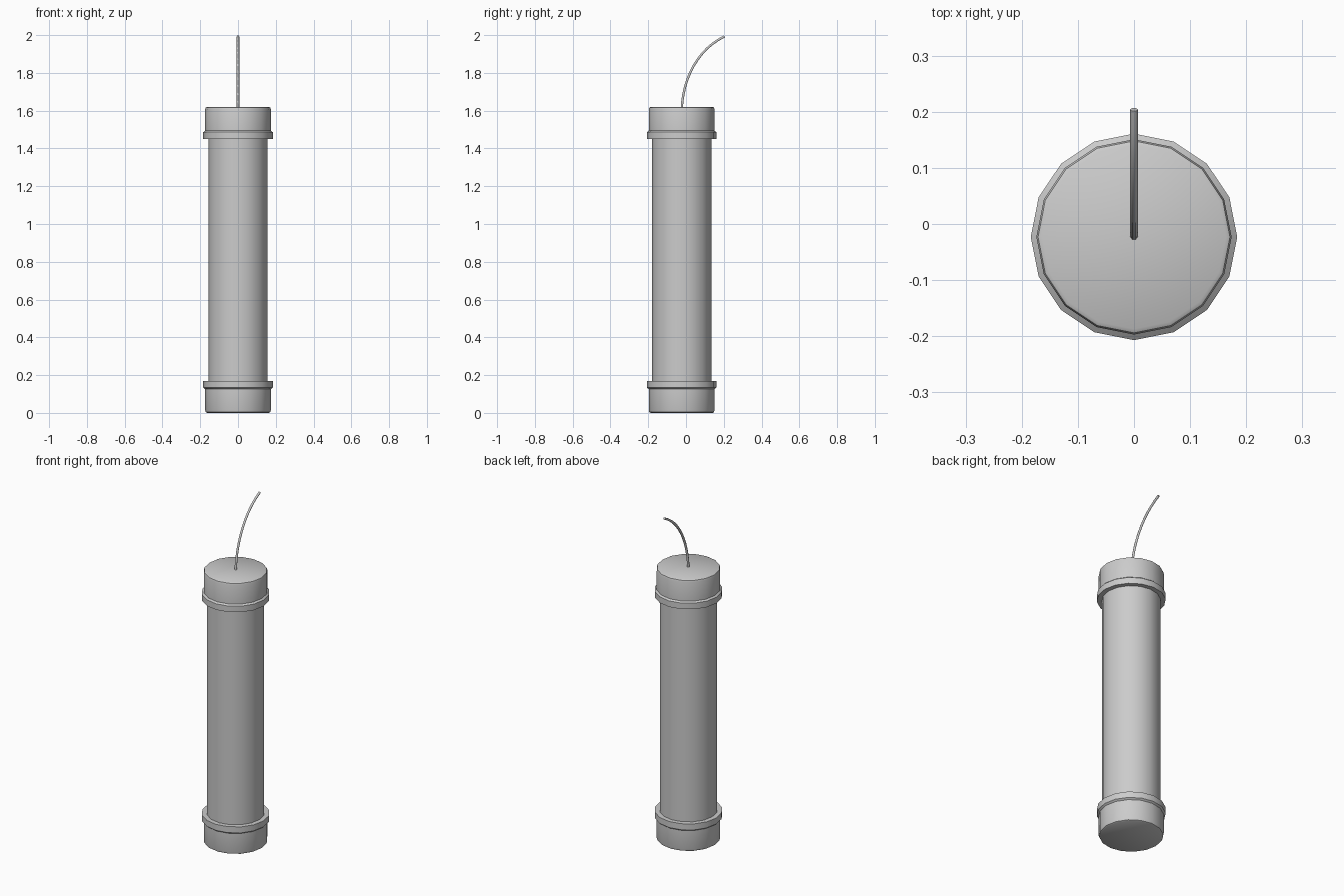
import bpy, bmesh, math

if "Cube" in bpy.data.objects:
    bpy.data.objects.remove(bpy.data.objects["Cube"])

CY = -0.023      # tube axis in y
H = 1.62         # tube height without fuse
N = 16


def lathe(name, profile, closed=False, flip=False):
    """Revolve (radius, z) points around the tube axis; radius 0 ends are flat caps."""
    bm = bmesh.new()
    rings = []
    for r, z in profile:
        z = H - z if flip else z
        rings.append([bm.verts.new((r * math.cos(2 * math.pi * i / N),
                                    CY + r * math.sin(2 * math.pi * i / N), z))
                      for i in range(N)])
    pairs = list(zip(rings, rings[1:]))
    if closed:
        pairs.append((rings[-1], rings[0]))
    for a, b in pairs:
        for i in range(N):
            j = (i + 1) % N
            bm.faces.new((a[i], a[j], b[j], b[i]))
    if not closed:
        bm.faces.new(rings[0])
        bm.faces.new(rings[-1])
    bmesh.ops.recalc_face_normals(bm, faces=bm.faces)
    me = bpy.data.meshes.new(name)
    bm.to_mesh(me)
    bm.free()
    ob = bpy.data.objects.new(name, me)
    bpy.context.collection.objects.link(ob)
    bpy.ops.object.select_all(action='DESELECT')
    ob.select_set(True)
    bpy.context.view_layer.objects.active = ob
    bpy.ops.object.shade_smooth_by_angle(angle=math.radians(35))
    return ob


# Main tube
lathe("tube_body", [(0.157, 0.1), (0.157, H - 0.1)])

# End caps with rounded rim and a raised lip, mirrored top and bottom
cap = [(0.164, 0.0), (0.171, 0.004), (0.174, 0.014), (0.174, 0.126),
       (0.184, 0.134), (0.184, 0.17), (0.157, 0.17)]
lathe("bottom_cap", cap)
lathe("top_cap", cap, flip=True)

# Curved fuse
cu = bpy.data.curves.new("fuse", 'CURVE')
cu.dimensions = '3D'
cu.bevel_depth = 0.007
cu.bevel_resolution = 1
cu.resolution_u = 12
cu.use_fill_caps = True
sp = cu.splines.new('BEZIER')
sp.bezier_points.add(1)
path = [((-0.023, 1.60), (-0.024, 1.50), (-0.018, 1.78)),
        ((0.204, 1.993), (0.07, 1.93), (0.30, 2.04))]
for p, (co, left, right) in zip(sp.bezier_points, path):
    p.handle_left_type = p.handle_right_type = 'FREE'
    p.co = (0, *co)
    p.handle_left = (0, *left)
    p.handle_right = (0, *right)
fuse = bpy.data.objects.new("fuse", cu)
bpy.context.collection.objects.link(fuse)
